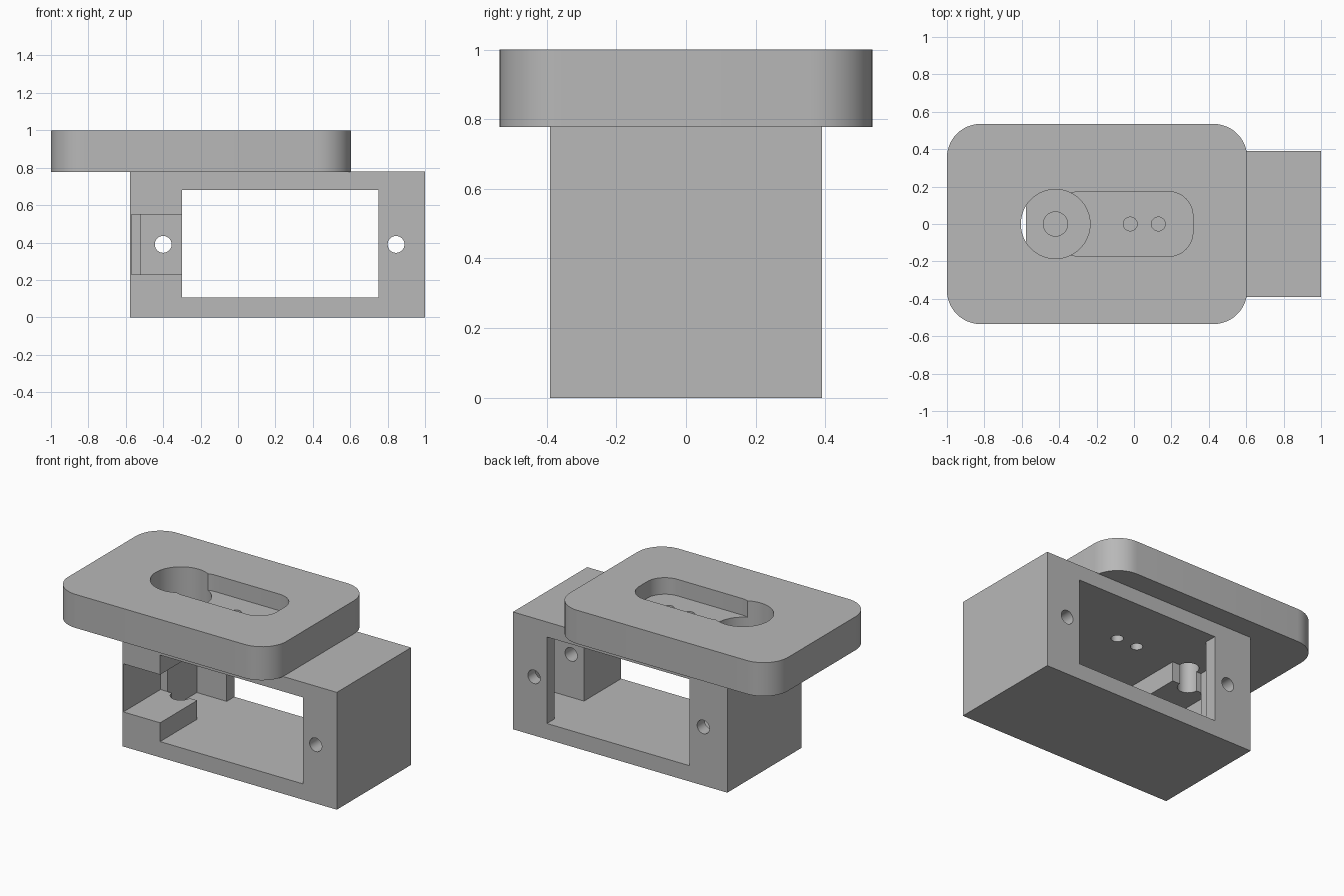
import bpy, bmesh
from mathutils import Vector

if "Cube" in bpy.data.objects:
    bpy.data.objects.remove(bpy.data.objects["Cube"], do_unlink=True)

grey = bpy.data.materials.new("plain grey")
grey.use_nodes = True
colour = (0.48, 0.48, 0.48, 1)
grey.diffuse_color = colour
grey.node_tree.nodes["Principled BSDF"].inputs["Base Color"].default_value = colour


def finish(name, bm):
    mesh = bpy.data.meshes.new(name)
    bm.to_mesh(mesh)
    bm.free()
    mesh.materials.append(grey)
    obj = bpy.data.objects.new(name, mesh)
    bpy.context.collection.objects.link(obj)
    return obj


def block(name, xs, ys, zs, radius=0):
    """Box between the given limits, with optional rounded upright corners."""
    bm = bmesh.new()
    bmesh.ops.create_cube(bm, size=1)
    lo, hi = Vector((xs[0], ys[0], zs[0])), Vector((xs[1], ys[1], zs[1]))
    for v in bm.verts:
        v.co = (lo + hi) / 2 + v.co * (hi - lo)
    if radius:
        upright = [e for e in bm.edges if abs(e.verts[0].co.z - e.verts[1].co.z) > 0.01]
        bmesh.ops.bevel(bm, geom=upright, offset=radius, segments=12,
                        profile=0.5, affect='EDGES')
    return finish(name, bm)


def rod(name, centre, radius, length, along_y=False):
    bm = bmesh.new()
    bmesh.ops.create_cone(bm, cap_ends=True, segments=48, radius1=radius,
                          radius2=radius, depth=length)
    for v in bm.verts:
        if along_y:
            v.co = Vector((v.co.x, -v.co.z, v.co.y))
        v.co += Vector(centre)
    return finish(name, bm)


def cut(target, *cutters):
    bpy.context.view_layer.objects.active = target
    for cutter in cutters:
        cutter.hide_render = True
        mod = target.modifiers.new("cut", 'BOOLEAN')
        mod.operation = 'DIFFERENCE'
        mod.solver = 'EXACT'
        mod.object = cutter
        bpy.ops.object.modifier_apply(modifier=mod.name)
        bpy.data.objects.remove(cutter, do_unlink=True)


def small_holes():
    return [rod("hole_cutter", (x, 0, 0.8), 0.037, 0.4) for x in (-0.02, 0.13)]


# Hollow body: window, rear side pockets, front pocket
body = block("body", (-0.577, 1), (-0.39, 0.39), (0, 0.78))
cut(body,
    block("window_cutter", (-0.3, 0.75), (-0.6, 0.6), (0.105, 0.68)),
    block("side_pocket_cutter", (-0.52, 0.97), (0, 0.31), (0.105, 0.68)),
    block("front_pocket_cutter", (-0.57, 0), (-0.6, 0), (0.23, 0.55)))

# Screw holes, upright pin hole and small wire holes in the body
cut(body,
    *[rod("screw_cutter", (x, 0, 0.39), 0.045, 1.2, True) for x in (-0.4, 0.845)],
    rod("pin_cutter", (-0.42, 0, 0.4825), 0.065, 0.755),
    *small_holes())

# Rounded top plate with a through hole and a half-depth slot
plate = block("top_plate", (-1, 0.605), (-0.535, 0.535), (0.777, 1), 0.18)
cut(plate,
    block("slot_cutter", (-0.42, 0.315), (-0.173, 0.173), (0.89, 1.2), 0.13),
    rod("round_opening_cutter", (-0.42, 0, 0.9), 0.185, 0.8),
    *small_holes())

# Smooth the curved walls, keep the corners sharp
bpy.ops.object.select_all(action='DESELECT')
for obj in (body, plate):
    obj.select_set(True)
bpy.context.view_layer.objects.active = body
bpy.ops.object.shade_smooth_by_angle()
